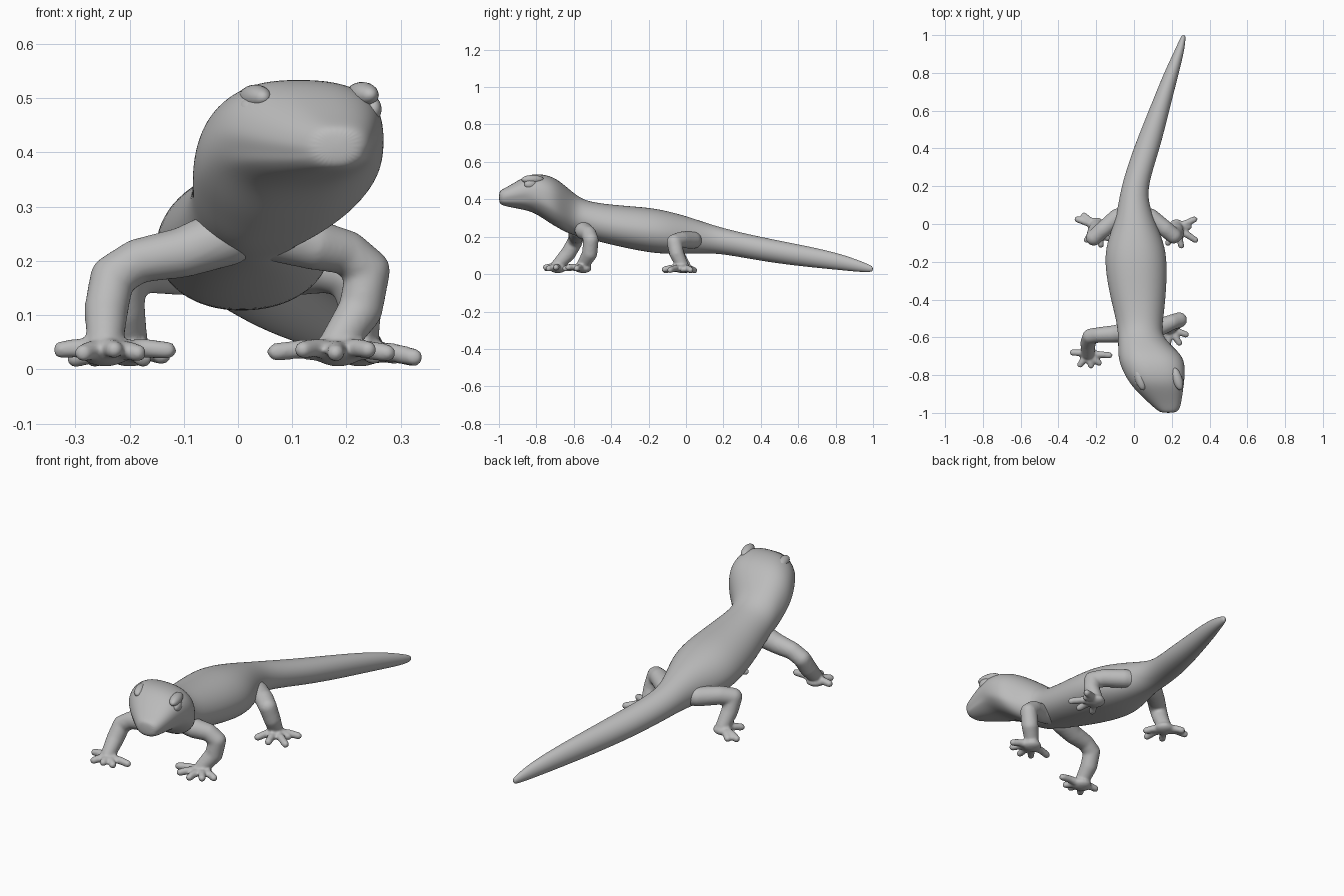
import bpy
import bmesh
from math import cos, sin, pi, radians
from mathutils import Vector, Matrix

if "Cube" in bpy.data.objects:
    bpy.data.objects.remove(bpy.data.objects["Cube"])

skin = bpy.data.materials.new("grey skin")
skin.use_nodes = True
GREY = (0.5, 0.5, 0.5, 1)
skin.diffuse_color = GREY
skin.node_tree.nodes["Principled BSDF"].inputs["Base Color"].default_value = GREY


def finish(name, bm):
    """Turn a bmesh into a smooth shaded object."""
    bmesh.ops.recalc_face_normals(bm, faces=bm.faces)
    mesh = bpy.data.meshes.new(name)
    for face in bm.faces:
        face.smooth = True
    bm.to_mesh(mesh)
    bm.free()
    mesh.materials.append(skin)
    obj = bpy.data.objects.new(name, mesh)
    bpy.context.collection.objects.link(obj)
    return obj


def ball(bm, centre, size, turn=0):
    matrix = (Matrix.Translation(centre) @ Matrix.Rotation(turn, 4, "Z")
              @ Matrix.Diagonal((*size, 1)))
    bmesh.ops.create_icosphere(bm, subdivisions=3, radius=1, matrix=matrix)


def rod(bm, a, b, ra, rb):
    """Tapered rod with round ends."""
    a, b = Vector(a), Vector(b)
    axis = b - a
    matrix = Matrix.Translation((a + b) / 2) @ axis.to_track_quat("Z", "Y").to_matrix().to_4x4()
    bmesh.ops.create_cone(bm, cap_ends=True, segments=20, radius1=ra, radius2=rb,
                          depth=axis.length, matrix=matrix)
    ball(bm, a, (ra, ra, ra))
    ball(bm, b, (rb, rb, rb))


# Head, body and tail: one loft; each section gives y, x range and z range
SECTIONS = [
    (-1.0, .145, .215, .382, .44), (-.985, .12, .24, .368, .452),
    (-.95, .08, .25, .36, .47), (-.9, .025, .258, .35, .5),
    (-.85, -.02, .265, .34, .528), (-.8, -.05, .27, .322, .537),
    (-.74, -.077, .27, .28, .53), (-.69, -.085, .25, .25, .508),
    (-.64, -.085, .195, .222, .468), (-.59, -.085, .15, .205, .425),
    (-.54, -.09, .15, .192, .395), (-.47, -.105, .16, .175, .38),
    (-.35, -.135, .172, .145, .367), (-.2, -.158, .177, .115, .357),
    (-.1, -.145, .16, .107, .338), (0, -.108, .118, .108, .311),
    (.1, -.083, .08, .112, .277), (.2, -.068, .07, .108, .245),
    (.4, -.004, .138, .07, .198), (.6, .078, .186, .043, .16),
    (.8, .158, .238, .024, .117), (.92, .216, .267, .012, .076),
    (.98, .243, .273, .01, .05), (1.0, .254, .272, .016, .04)]
SIDES = 28


def section_ring(bm, y, x0, x1, z0, z1):
    head = y < -.62
    trunk = -.5 < y < .05
    power = .78 if head else (.88 if trunk else 1)
    ring = []
    for i in range(SIDES):
        angle = 2 * pi * i / SIDES
        c, s = cos(angle), sin(angle)
        u = abs(c) ** power * (1 if c > 0 else -1)
        v = abs(s) ** power * (1 if s > 0 else -1)
        if trunk or (head and u < 0):
            u *= 1 - .13 * max(v, 0)         # back and brow narrower
        if head and v < -.3:
            u *= 1 + .2 * (v + .3)           # jaw narrows to the throat
        if -.99 < y < -.82 and i in (SIDES // 2 + 1, SIDES - 1):
            u *= .94                         # mouth crease
        ring.append(bm.verts.new(((x0 + x1) / 2 + u * (x1 - x0) / 2, y,
                                  (z0 + z1) / 2 + v * (z1 - z0) / 2)))
    return ring


bm = bmesh.new()
rings = [section_ring(bm, *section) for section in SECTIONS]
for near, far in zip(rings, rings[1:]):
    for i in range(SIDES):
        j = (i + 1) % SIDES
        bm.faces.new((near[i], near[j], far[j], far[i]))
bm.faces.new(rings[0])
bm.faces.new(rings[-1])
body = finish("head_body_and_tail", bm)
rounding = body.modifiers.new("round", "SUBSURF")
rounding.levels = rounding.render_levels = 2

# Low eye bumps under long brow ridges
for name, side, eye in (("left_eye", 1, Vector((.243, -.83, .48))),
                        ("right_eye", -1, Vector((.018, -.83, .475)))):
    bm = bmesh.new()
    ball(bm, eye, (.02, .036, .026), radians(17))
    ball(bm, eye + Vector((-.014 * side, .01, .026)), (.026, .062, .024), radians(17))
    finish(name, bm)


def leg(name, joints, radii, toes):
    """Limb through its joints, ending in a flat foot with spread toes."""
    bm = bmesh.new()
    for k in range(len(joints) - 1):
        rod(bm, joints[k], joints[k + 1], radii[k], radii[k + 1])
    ankle = Vector(joints[-1])
    palm = Vector((ankle.x, ankle.y, .03))
    ball(bm, palm, (.046, .046, .025))
    for x, y, z in toes:
        tip = Vector((x, y, z))
        knuckle = palm.lerp(tip, .6) + Vector((0, 0, .006))
        rod(bm, palm, knuckle, .021, .018)
        rod(bm, knuckle, tip, .018, .017)
    obj = finish(name, bm)
    fuse = obj.modifiers.new("fuse", "REMESH")
    fuse.mode = "VOXEL"
    fuse.voxel_size = .006
    fuse.use_smooth_shade = True
    soften = obj.modifiers.new("soften", "SMOOTH")
    soften.factor = .5
    soften.iterations = 10


ARM = (.055, .047, .041, .041, .041, .034)
THIGH = (.045, .046, .044, .042, .039, .034)

leg("right_front_leg",
    [(-.02, -.57, .245), (-.1, -.582, .216), (-.185, -.587, .2),
     (-.232, -.595, .17), (-.243, -.63, .11), (-.245, -.685, .05)], ARM,
    [(-.325, -.68, .036), (-.285, -.745, .03), (-.228, -.75, .036),
     (-.185, -.735, .03), (-.13, -.695, .035)])

leg("left_front_leg",
    [(.06, -.55, .255), (.14, -.545, .23), (.2, -.52, .216),
     (.24, -.508, .182), (.226, -.515, .11), (.185, -.55, .05)], ARM,
    [(.07, -.575, .032), (.12, -.635, .036), (.18, -.645, .03),
     (.24, -.63, .036), (.275, -.585, .03)])

leg("left_hind_leg",
    [(.02, .06, .185), (.09, .035, .182), (.165, -.025, .184),
     (.21, -.062, .172), (.226, -.05, .11), (.225, -.02, .045)], THIGH,
    [(.32, .025, .022), (.29, -.015, .025), (.325, -.085, .022),
     (.25, -.115, .025), (.18, -.1, .025)])

leg("right_hind_leg",
    [(-.02, .06, .185), (-.09, .035, .182), (-.165, -.03, .184),
     (-.213, -.073, .172), (-.21, -.05, .11), (-.2, -.01, .045)], THIGH,
    [(-.3, .025, .02), (-.265, .045, .02), (-.25, -.085, .025),
     (-.175, -.11, .02), (-.14, -.075, .025)])
